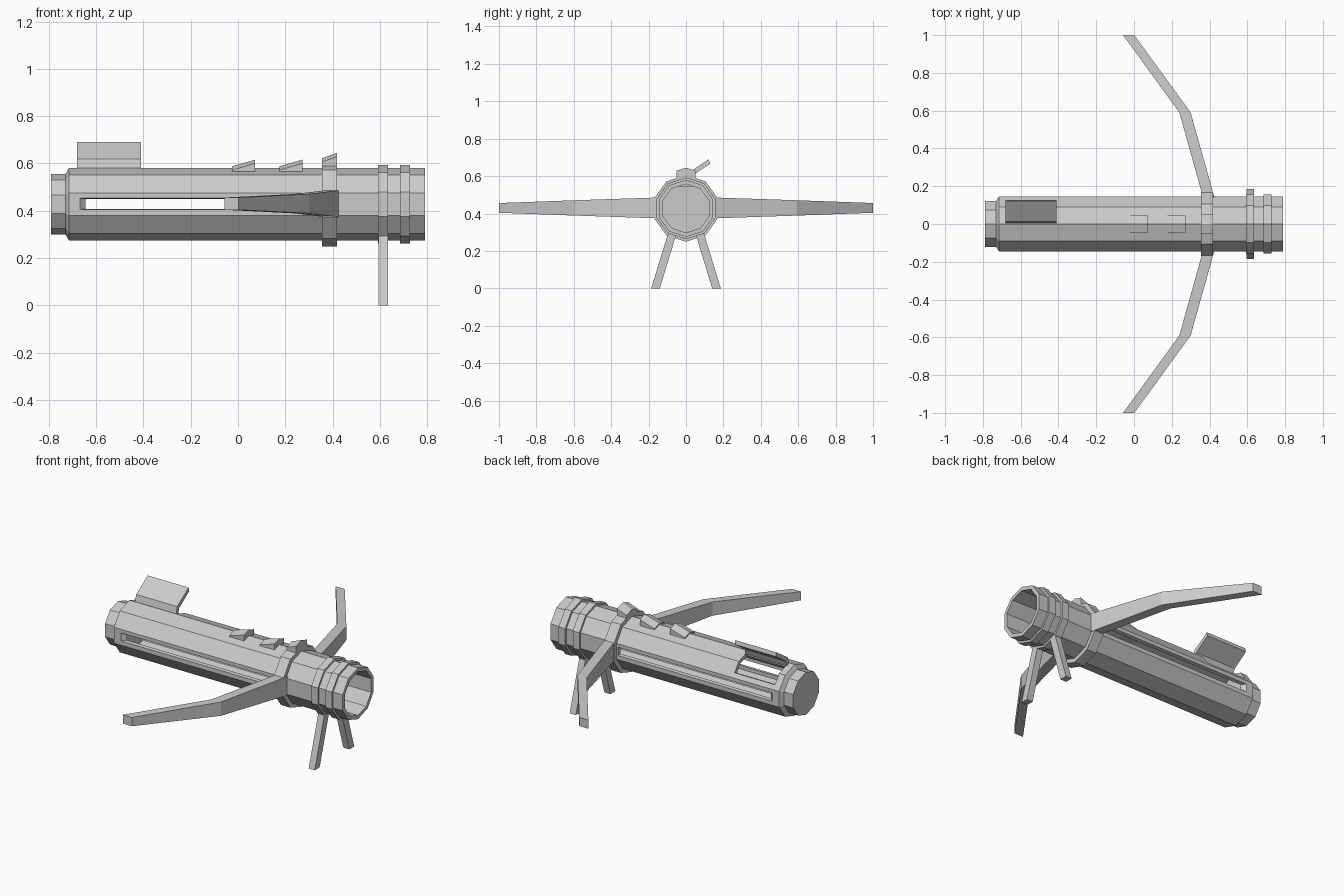
import bpy, bmesh
from math import sin, cos, pi

cube = bpy.data.objects.get("Cube")
if cube:
    bpy.data.objects.remove(cube, do_unlink=True)

grey = bpy.data.materials.new("plain_grey")
grey.use_nodes = True
grey.diffuse_color = (0.6, 0.6, 0.6, 1)
grey.node_tree.nodes["Principled BSDF"].inputs["Base Color"].default_value = (0.6, 0.6, 0.6, 1)

AXIS_Z = 0.4275   # height of the tube's centre line
SIDES = 10


def loft(name, loops, wrap=False):
    """Skin a row of point loops; cap the ends, or join last to first."""
    bm = bmesh.new()
    rows = [[bm.verts.new(p) for p in loop] for loop in loops]
    pairs = list(zip(rows, rows[1:]))
    if wrap:
        pairs.append((rows[-1], rows[0]))
    else:
        bm.faces.new(rows[0])
        bm.faces.new(rows[-1])
    for a, b in pairs:
        n = len(a)
        for i in range(n):
            j = (i + 1) % n
            bm.faces.new((a[i], a[j], b[j], b[i]))
    bmesh.ops.recalc_face_normals(bm, faces=bm.faces)
    mesh = bpy.data.meshes.new(name)
    bm.to_mesh(mesh)
    bm.free()
    mesh.materials.append(grey)
    obj = bpy.data.objects.new(name, mesh)
    bpy.context.collection.objects.link(obj)
    return obj


def lathe(name, profile, wrap=False):
    """Ten-sided turning about the long axis from (x, radius) points."""
    angles = [2 * pi * i / SIDES for i in range(SIDES)]
    return loft(name, [[(x, r * sin(a), AXIS_Z + r * cos(a)) for a in angles]
                       for x, r in profile], wrap)


def rect_xz(y, x0, x1, z0, z1):
    return [(x0, y, z0), (x1, y, z0), (x1, y, z1), (x0, y, z1)]


def cut(target, cutters):
    """Subtract the cutters from the target and discard them."""
    for c in cutters:
        c.hide_render = True
        mod = target.modifiers.new("cut", 'BOOLEAN')
        mod.operation = 'DIFFERENCE'
        mod.solver = 'EXACT'
        mod.object = c
    bpy.context.view_layer.update()
    graph = bpy.context.evaluated_depsgraph_get()
    mesh = bpy.data.meshes.new_from_object(target.evaluated_get(graph))
    target.modifiers.clear()
    target.data = mesh
    for c in cutters:
        bpy.data.objects.remove(c, do_unlink=True)


# Hollow main tube: outside from back to muzzle, then the bore back inside
body = lathe("main_tube", [(-0.79, 0.127), (-0.73, 0.127), (-0.715, 0.1525),
                           (0.79, 0.1525), (0.79, 0.13), (-0.68, 0.13)])

# Side slots that narrow inward, and the hatch opening
cutters = []
for s in (-1, 1):
    cutters.append(loft("slot_cutter", [
        rect_xz(s * 0.16, -0.685, 0.35, 0.403, 0.456),
        rect_xz(s * 0.11, -0.63, 0.34, 0.41, 0.447)]))
cutters.append(loft("hatch_cutter", [rect_xz(0.01, -0.675, -0.41, 0.49, 0.7),
                                     rect_xz(0.128, -0.675, -0.41, 0.49, 0.7)]))
cut(body, cutters)

# Raised bands around the tube
for name, x0, x1, r in (("limb_band", 0.355, 0.418, 0.178),
                        ("leg_band", 0.592, 0.635, 0.165),
                        ("muzzle_band", 0.685, 0.728, 0.165)):
    lathe(name, [(x0, 0.14), (x0, r), (x1, r), (x1, 0.14)], wrap=True)

# Swept, tapering limbs and splayed legs on both sides
for s, side in ((1, "back"), (-1, "front")):
    path = ((0.14, 0.396, 0.056), (0.59, 0.27, 0.041), (1.0, -0.028, 0.026))
    loft(side + "_limb", [rect_xz(s * y, x - 0.03, x + 0.03, 0.43 - h, 0.43 + h)
                          for y, x, h in path])
    loft(side + "_leg", [
        [(x, s * (y + dy), z) for x, dy in
         ((0.595, -0.023), (0.635, -0.023), (0.635, 0.023), (0.595, 0.023))]
        for y, z in ((0.163, 0), (0.072, 0.297))])

# Gabled wedge sights along the top
for name, x0, x1, z0, z1, w, base in (
        ("rear_sight", -0.025, 0.072, 0.588, 0.616, 0.046, 0.545),
        ("middle_sight", 0.175, 0.272, 0.588, 0.616, 0.046, 0.545),
        ("band_sight", 0.355, 0.418, 0.622, 0.645, 0.052, 0.57)):
    loft(name, [[(x, -w, base), (x, w, base), (x, w, z - 0.016),
                 (x, 0, z), (x, -w, z - 0.016)]
                for x, z in ((x0, z0), (x1, z1))])

# Open hatch flap, bent along its length
section = ((0.003, 0.572), (0.014, 0.618), (0.122, 0.69),
           (0.128, 0.666), (0.034, 0.602), (0.022, 0.568))
loft("hatch_flap", [[(x, y, z) for y, z in section] for x in (-0.68, -0.41)])
